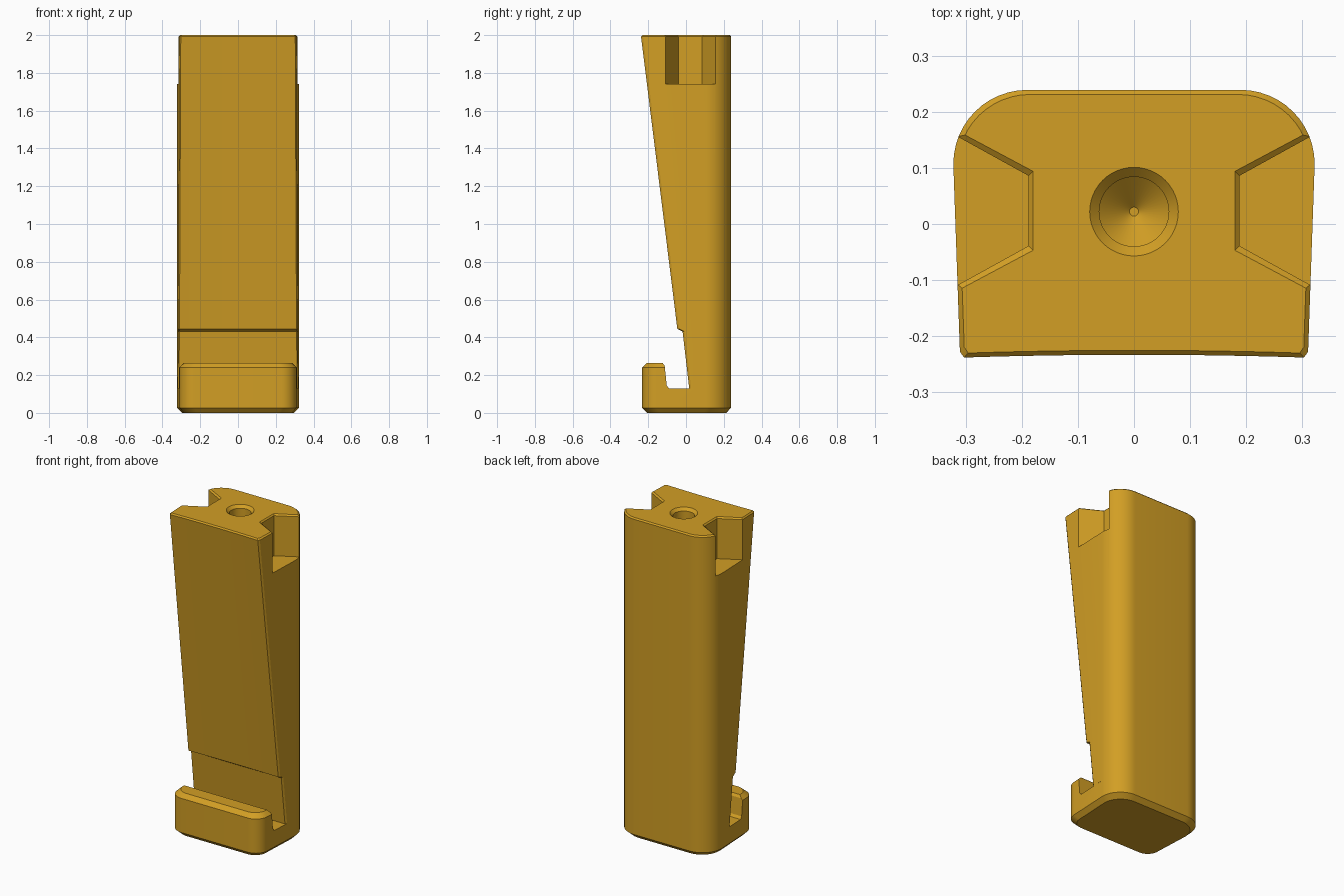
import bpy, bmesh, math

if "Cube" in bpy.data.objects:
    bpy.data.objects.remove(bpy.data.objects["Cube"])

gold = bpy.data.materials.new("golden_yellow")
gold.diffuse_color = (0.645, 0.345, 0.018, 1)
gold.use_nodes = True
gold.node_tree.nodes["Principled BSDF"].inputs["Base Color"].default_value = gold.diffuse_color


def loft(name, rings):
    """Skin a stack of closed rings with equal point counts, capped at both ends."""
    bm = bmesh.new()
    rows = [[bm.verts.new(p) for p in ring] for ring in rings]
    n = len(rows[0])
    for a, b in zip(rows, rows[1:]):
        for i in range(n):
            j = (i + 1) % n
            bm.faces.new((a[i], a[j], b[j], b[i]))
    bm.faces.new(rows[0][::-1])
    bm.faces.new(rows[-1])
    bmesh.ops.recalc_face_normals(bm, faces=bm.faces)
    me = bpy.data.meshes.new(name)
    bm.to_mesh(me)
    bm.free()
    me.materials.append(gold)
    ob = bpy.data.objects.new(name, me)
    bpy.context.collection.objects.link(ob)
    return ob


def boolean(target, tool, op):
    mod = target.modifiers.new(op, 'BOOLEAN')
    mod.operation, mod.object, mod.solver = op, tool, 'EXACT'
    bpy.context.view_layer.objects.active = target
    bpy.ops.object.modifier_apply(modifier=mod.name)
    bpy.data.objects.remove(tool)


def arc(cx, cy, r, a0, a1, steps=12):
    angles = [math.radians(a0 + (a1 - a0) * i / steps) for i in range(steps + 1)]
    return [(cx + r * math.cos(a), cy + r * math.sin(a)) for a in angles]


def ring(half, z, inset=0.0):
    """Mirror a right-hand half outline (front to back) and lift it to z."""
    sx, sy = 1 - inset / 0.32, 1 - inset / 0.236
    full = half + [(-x, y) for x, y in reversed(half)]
    return [(x * sx, y * sy, z) for x, y in full]


BACK = arc(0.19, 0.107, 0.132, 0, 90)


def side_x(y):
    return 0.322 - 0.035 * (0.107 - y)


# Base block with rounded corners and chamfered bottom and top
base_half = arc(0.23, -0.152, 0.08, -90, -2) + BACK
magazine = loft("base_and_body", [
    ring(base_half, 0, 0.026), ring(base_half, 0.027),
    ring(base_half, 0.24), ring(base_half, 0.265, 0.026)])

# Open the base behind the front lip
slot = [(-0.135, 0.28), (-0.113, 0.25), (-0.102, 0.145), (-0.09, 0.13),
        (0.5, 0.13), (0.5, 0.28)]
boolean(magazine, loft("slot_cutter", [[(x, y, z) for y, z in slot] for x in (-0.5, 0.5)]),
        'DIFFERENCE')


# Tapered body with a slightly hollow front face and trimmed front corners
def body_half(yf, sag, c=0.007):
    w = side_x(yf) - c
    front = [(w * t, yf + sag * (1 - t * t)) for t in (0.1, 0.3, 0.5, 0.7, 0.85, 1)]
    return front + [(side_x(yf + 1.5 * c), yf + 1.5 * c)] + BACK


body = loft("body", [
    ring(body_half(0.017, 0), 0.13), ring(body_half(-0.018, 0), 0.43),
    ring(body_half(-0.046, 0.004), 0.445), ring(body_half(-0.238, 0.005), 1.992),
    ring(body_half(-0.238, 0.005), 2.0, 0.008)])
boolean(magazine, body, 'UNION')

# Flared notches on both sides of the top, with chamfered rims
for s in (-1, 1):
    def notch(z, e):
        pts = [(0.188 - e, 0.086 + e), (0.188 - e, -0.039 - e),
               (0.42, -0.167 - e), (0.42, 0.214 + e)]
        return [(s * x, y, z) for x, y in pts]
    boolean(magazine, loft("notch_cutter", [
        notch(1.742, 0), notch(1.992, 0), notch(2.0, 0.008), notch(2.1, 0.008)]),
        'DIFFERENCE')

# Drilled hole with countersunk rim and conical end
hole = [(0.008, 1.45), (0.062, 1.50), (0.062, 1.983), (0.079, 2.0), (0.079, 2.1)]
boolean(magazine, loft("hole_cutter", [
    [(x, y, z) for x, y in arc(0, 0.022, r, 0, 352.5, 47)] for r, z in hole]),
    'DIFFERENCE')

# Merge coplanar seams, then smooth the curves
bm = bmesh.new()
bm.from_mesh(magazine.data)
bmesh.ops.remove_doubles(bm, verts=bm.verts, dist=0.0001)
bmesh.ops.dissolve_limit(bm, angle_limit=math.radians(0.1), verts=bm.verts, edges=bm.edges)
bm.to_mesh(magazine.data)
bm.free()
bpy.ops.object.select_all(action='DESELECT')
magazine.select_set(True)
bpy.context.view_layer.objects.active = magazine
bpy.ops.object.shade_smooth_by_angle(angle=math.radians(25))
